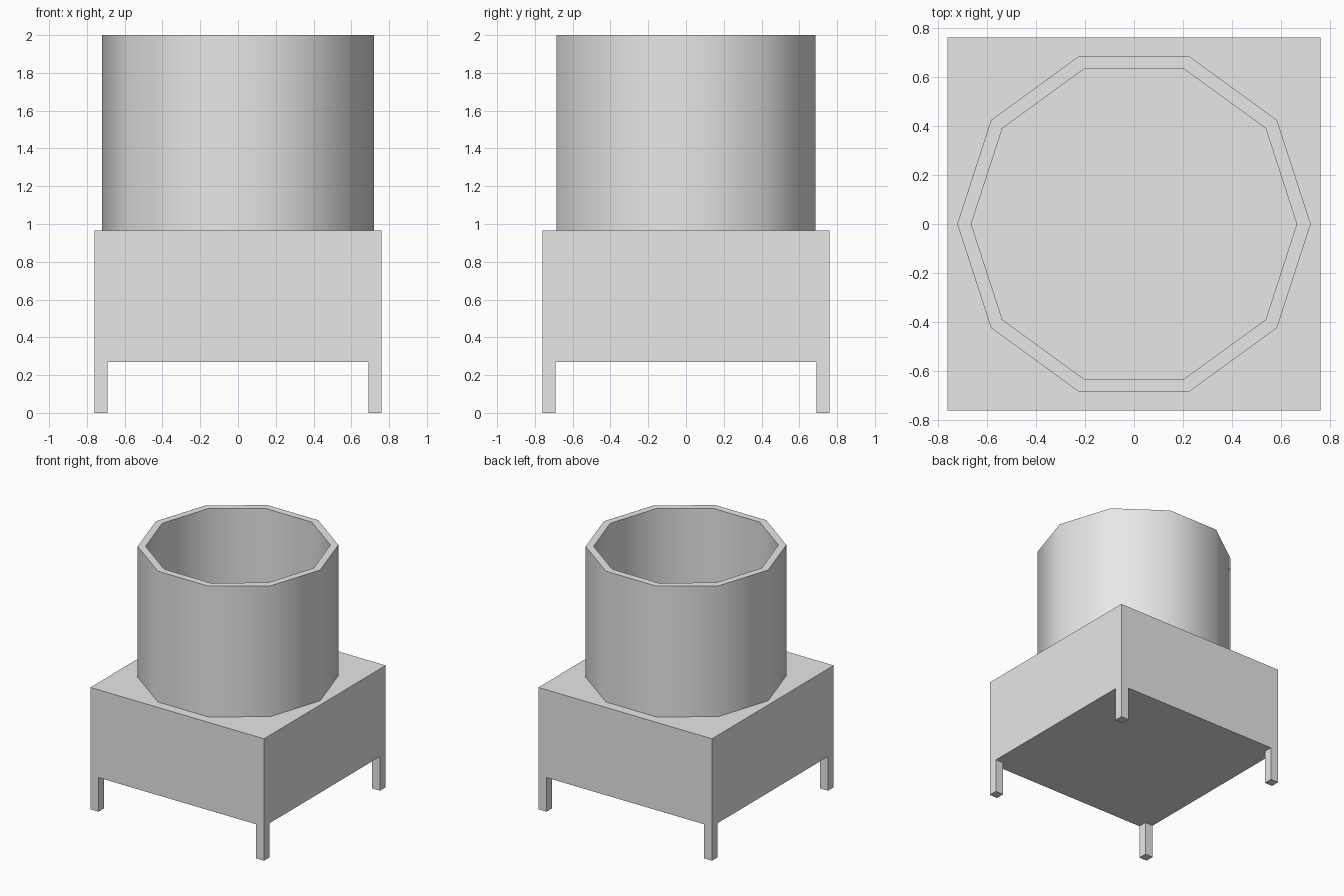
import bpy
import bmesh
from math import cos, sin, tau, radians

if "Cube" in bpy.data.objects:
    bpy.data.objects.remove(bpy.data.objects["Cube"], do_unlink=True)

GREY = (0.8, 0.8, 0.8, 1.0)
material = bpy.data.materials.new("light_grey")
material.use_nodes = True
material.diffuse_color = GREY
material.node_tree.nodes["Principled BSDF"].inputs["Base Color"].default_value = GREY

HALF = 0.76        # half width of the base
LEG = 0.07         # leg thickness
BOX_BOTTOM, BOX_TOP, TOP = 0.27, 0.965, 2.0
SIDES = 10


def add_object(name, bm):
    bmesh.ops.recalc_face_normals(bm, faces=bm.faces)
    mesh = bpy.data.meshes.new(name)
    bm.to_mesh(mesh)
    bm.free()
    mesh.materials.append(material)
    obj = bpy.data.objects.new(name, mesh)
    bpy.context.collection.objects.link(obj)
    return obj


def add_box(name, centre, size):
    bm = bmesh.new()
    bmesh.ops.create_cube(bm, size=1)
    bmesh.ops.scale(bm, vec=size, verts=bm.verts)
    bmesh.ops.translate(bm, vec=centre, verts=bm.verts)
    return add_object(name, bm)


def add_tube(name, outer, inner, bottom, top):
    bm = bmesh.new()
    profile = [(outer, bottom), (outer, top), (inner, top), (inner, bottom)]
    rings = [[bm.verts.new((r * cos(tau * i / SIDES), r * sin(tau * i / SIDES), z))
              for i in range(SIDES)] for r, z in profile]
    for k, ring in enumerate(rings):
        following = rings[(k + 1) % len(rings)]
        for i in range(SIDES):
            j = (i + 1) % SIDES
            bm.faces.new((ring[i], ring[j], following[j], following[i]))
    return add_object(name, bm)


# Square base
add_box("base_box", (0, 0, (BOX_BOTTOM + BOX_TOP) / 2),
        (2 * HALF, 2 * HALF, BOX_TOP - BOX_BOTTOM))

# Corner legs
offset = HALF - LEG / 2
for side, sx in (("left", 1), ("right", -1)):
    for end, sy in (("front", -1), ("back", 1)):
        add_box(f"{end}_{side}_leg", (sx * offset, sy * offset, BOX_BOTTOM / 2),
                (LEG, LEG, BOX_BOTTOM))

# Open ten-sided tube, smooth walls with a crisp rim
tube = add_tube("tube", 0.72, 0.663, BOX_TOP, TOP)
bpy.ops.object.select_all(action="DESELECT")
tube.select_set(True)
bpy.context.view_layer.objects.active = tube
bpy.ops.object.shade_smooth_by_angle(angle=radians(50))
